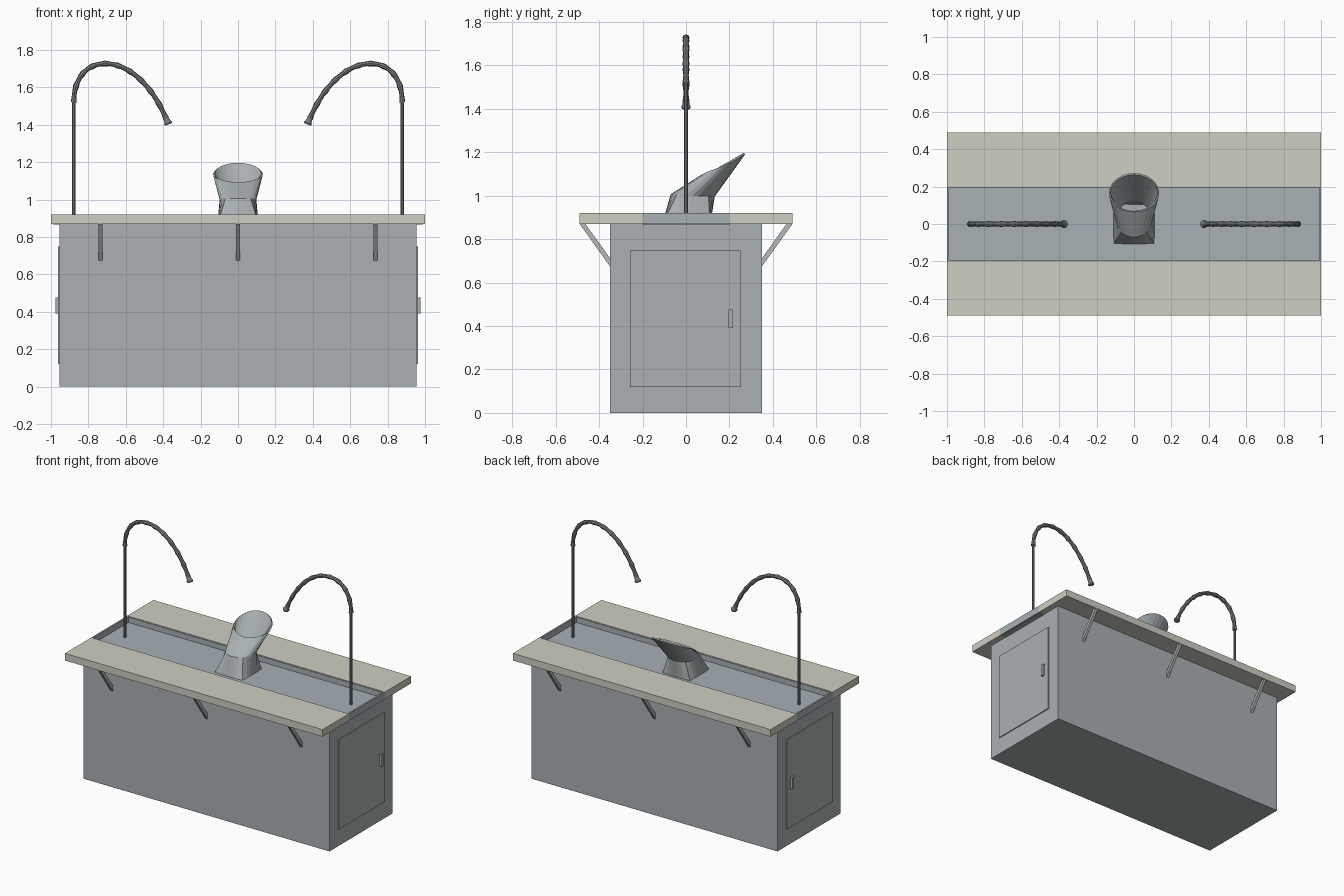
import bpy, bmesh
from math import sin, cos, pi
from mathutils import Vector
from mathutils.geometry import interpolate_bezier

cube = bpy.data.objects.get("Cube")
if cube:
    bpy.data.objects.remove(cube, do_unlink=True)


def material(name, color):
    m = bpy.data.materials.new(name)
    m.use_nodes = True
    m.diffuse_color = (*color, 1)
    m.node_tree.nodes["Principled BSDF"].inputs["Base Color"].default_value = (*color, 1)
    return m


STEEL = material("brushed_steel", (0.40, 0.44, 0.45))
TRAY = material("tray_steel", (0.39, 0.44, 0.47))
STONE = material("pale_stone", (0.62, 0.62, 0.54))
DARK = material("dark_metal", (0.19, 0.21, 0.22))
BRACKET = material("bracket_metal", (0.46, 0.48, 0.47))


def finish(name, bm, mat):
    bmesh.ops.recalc_face_normals(bm, faces=bm.faces)
    me = bpy.data.meshes.new(name)
    bm.to_mesh(me)
    bm.free()
    me.materials.append(mat)
    ob = bpy.data.objects.new(name, me)
    bpy.context.collection.objects.link(ob)
    return ob


def box(name, lo, hi, mat):
    bm = bmesh.new()
    bmesh.ops.create_cube(bm, size=1)
    lo, hi = Vector(lo), Vector(hi)
    for v in bm.verts:
        v.co = (lo + hi) / 2 + v.co * (hi - lo)
    return finish(name, bm, mat)


def loft(name, rings, mat, caps=True):
    bm = bmesh.new()
    loops = [[bm.verts.new(p) for p in ring] for ring in rings]
    n = len(loops[0])
    for a, b in zip(loops, loops[1:]):
        for i in range(n):
            j = (i + 1) % n
            bm.faces.new((a[i], a[j], b[j], b[i]))
    if caps:
        bm.faces.new(loops[0])
        bm.faces.new(loops[-1])
    return finish(name, bm, mat)


def tube(name, path, radii, mat, sides=8):
    """Sweep circles along a path lying in the xz plane."""
    rings = []
    across = Vector((0, 1, 0))
    for i, p in enumerate(path):
        tangent = (path[min(i + 1, len(path) - 1)] - path[max(i - 1, 0)]).normalized()
        side = tangent.cross(across)
        rings.append([p + radii[i] * (cos(2 * pi * k / sides) * side + sin(2 * pi * k / sides) * across)
                      for k in range(sides)])
    return loft(name, rings, mat)


# Cabinet and the two counter slabs either side of the tray
box("cabinet", (-0.955, -0.35, 0), (0.955, 0.35, 0.87), STEEL)
box("front_counter", (-1, -0.49, 0.87), (1, -0.2, 0.92), STONE)
box("back_counter", (-1, 0.2, 0.87), (1, 0.49, 0.92), STONE)

# Recessed tray with thin walls
box("tray_floor", (-0.99, -0.2, 0.868), (0.99, 0.2, 0.878), TRAY)
for s, side in ((-1, "front"), (1, "back")):
    y0, y1 = sorted((s * 0.196, s * 0.2))
    box(side + "_tray_wall", (-0.99, y0, 0.87), (0.99, y1, 0.915), TRAY)

# Support brackets under the overhangs
for s, side in ((-1, "front"), (1, "back")):
    for x, place in ((-0.735, "right"), (0, "middle"), (0.735, "left")):
        profile = ((0.49, 0.87), (0.463, 0.87), (0.35, 0.712), (0.35, 0.675))
        rings = [[(x + dx, s * y, z) for y, z in profile] for dx in (-0.01, 0.01)]
        loft(f"{side}_{place}_bracket", rings, BRACKET)

# Ends: tray wall, door, handle and arched hose on its pole
for s, side in ((-1, "right"), (1, "left")):
    def end_box(name, x0, x1, y, z, mat):
        a, b = sorted((s * x0, s * x1))
        return box(f"{side}_{name}", (a, y[0], z[0]), (b, y[1], z[1]), mat)

    end_box("tray_end", 0.988, 1.0, (-0.2, 0.2), (0.87, 0.92), TRAY)
    end_box("door", 0.95, 0.962, (-0.257, 0.253), (0.12, 0.748), STEEL)
    end_box("handle", 0.955, 0.977, (0.196, 0.216), (0.39, 0.476), STEEL)

    def pt(x, z):
        return Vector((s * x, 0, z))

    tube(side + "_pole", [pt(0.878, 0.87), pt(0.878, 1.54)], [0.009, 0.009], DARK)
    rise = interpolate_bezier(pt(0.878, 1.52), pt(0.878, 1.65), pt(0.81, 1.727), pt(0.71, 1.727), 13)
    fall = interpolate_bezier(pt(0.71, 1.727), pt(0.57, 1.727), pt(0.45, 1.59), pt(0.385, 1.435), 19)
    path = rise + fall[1:]
    radii = [0.016 if i % 3 == 0 else 0.0125 for i in range(len(path))]
    tube(side + "_hose", path, radii, DARK)
    tube(side + "_nozzle", [pt(0.388, 1.442), pt(0.377, 1.418), pt(0.374, 1.41), pt(0.371, 1.402)],
         [0.013, 0.017, 0.022, 0.019], DARK, 12)

# Leaning chute: square foot, round neck, wide slanted mouth
SEG = 24
angles = [2 * pi * k / SEG for k in range(SEG)]
foot, neck, mouth = [], [], []
for a in angles:
    c, d = cos(a), sin(a)
    m = max(abs(c), abs(d))
    foot.append((0.1 * c / m, 0.003 + 0.1 * d / m, 0.875))
    neck.append((0.088 * c, 0.03 + 0.093 * d, 1.0))
    mouth.append((0.125 * c, 0.167 + 0.097 * d, 1.14 + 0.056 * d))
chute = loft("chute", [foot, neck, mouth], STEEL, caps=False)
shell = chute.modifiers.new("wall", "SOLIDIFY")
shell.thickness = 0.01
shell.offset = -1
